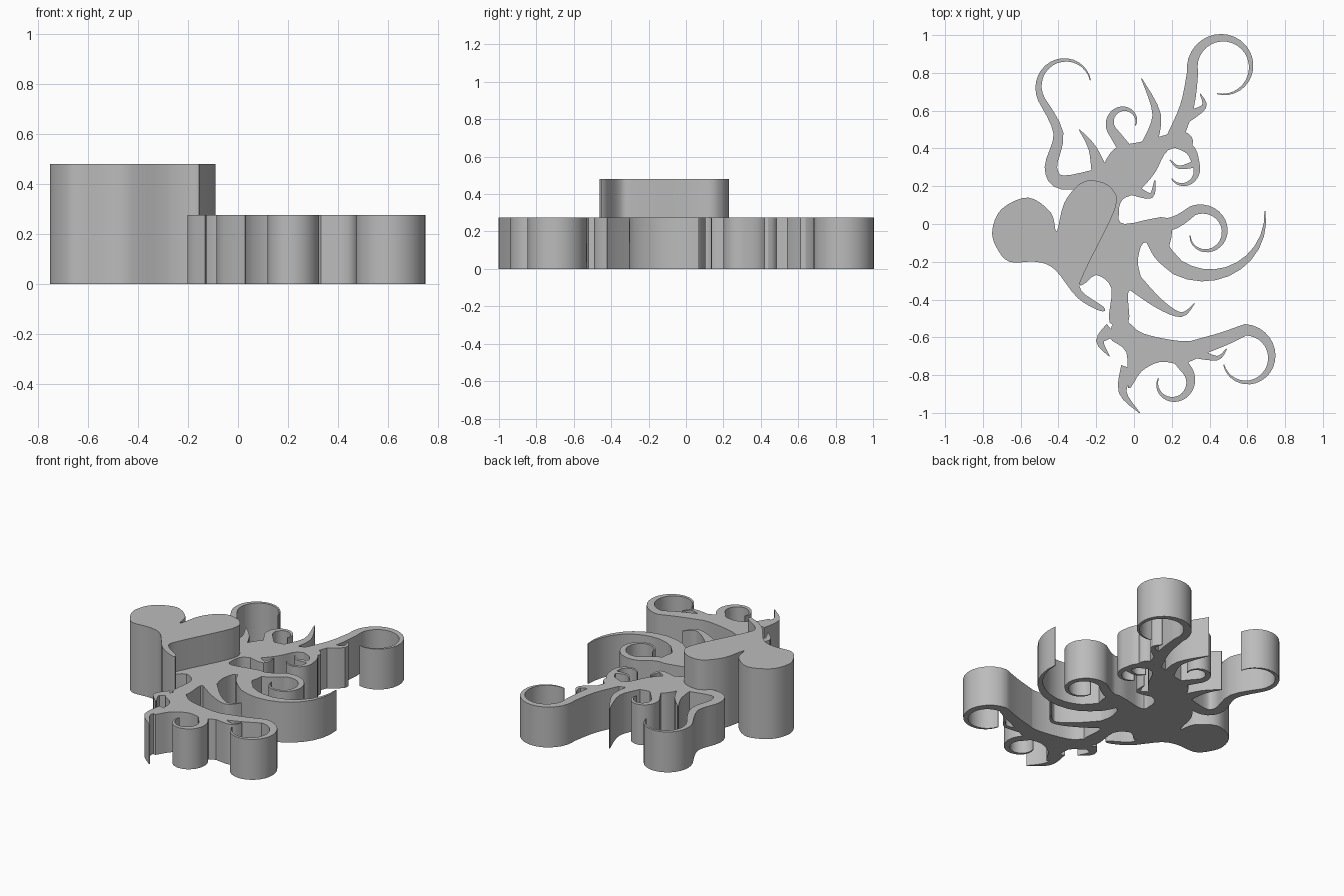
import bpy
import bmesh
from math import radians
from mathutils import Matrix, Vector

UNIT = 0.01            # plan coordinates are in hundredths
BASE_HEIGHT = 0.276
HEART_HEIGHT = 0.48
TIP_WIDTH = 0.5

cube = bpy.data.objects.get("Cube")
if cube:
    bpy.data.objects.remove(cube, do_unlink=True)

grey = bpy.data.materials.new("plain_grey")
grey.use_nodes = True
grey.diffuse_color = (0.5, 0.5, 0.5, 1)
grey.node_tree.nodes["Principled BSDF"].inputs["Base Color"].default_value = grey.diffuse_color


def smooth_points(points, closed):
    """Catmull-Rom curve through the given plan points."""
    pts = [Vector(p) for p in points]
    count = len(pts)
    spans = count if closed else count - 1
    steps = 4

    def pick(i):
        return pts[i % count] if closed else pts[max(0, min(count - 1, i))]

    result = []
    for i in range(spans):
        before, start, end, after = (pick(i + k) for k in (-1, 0, 1, 2))
        leave = (end - before) / 2
        arrive = (after - start) / 2
        for s in range(steps):
            t = s / steps
            bend = (end - start) * 3 - leave * 2 - arrive
            twist = (start - end) * 2 + leave + arrive
            result.append(start + leave * t + bend * t ** 2 + twist * t ** 3)
    if not closed:
        result.append(pts[-1])
    return result


def prism(name, outline, height):
    """Extrude a plan outline upward from the ground."""
    bm = bmesh.new()
    floor = bm.faces.new([bm.verts.new((p.x * UNIT, p.y * UNIT, 0)) for p in outline])
    raised = bmesh.ops.extrude_face_region(bm, geom=[floor], use_keep_orig=True)["geom"]
    tops = [v for v in raised if isinstance(v, bmesh.types.BMVert)]
    bmesh.ops.translate(bm, verts=tops, vec=(0, 0, height))
    bmesh.ops.recalc_face_normals(bm, faces=bm.faces)
    mesh = bpy.data.meshes.new(name)
    bm.to_mesh(mesh)
    bm.free()
    mesh.materials.append(grey)
    obj = bpy.data.objects.new(name, mesh)
    bpy.context.collection.objects.link(obj)
    return obj


def join_solid(target, part):
    """Union a part into the target and remove the leftover."""
    mod = target.modifiers.new("join", 'BOOLEAN')
    mod.operation = 'UNION'
    mod.solver = 'EXACT'
    mod.object = part
    bpy.context.view_layer.objects.active = target
    bpy.ops.object.modifier_apply(modifier=mod.name)
    bpy.data.objects.remove(part, do_unlink=True)


def spiral(start, centre, sweep, shrink):
    """Points that wind from the start around a centre, closing in on it."""
    arm = start - centre
    steps = round(abs(sweep) / 12)
    for i in range(1, steps + 1):
        t = i / steps
        turn = Matrix.Rotation(radians(sweep) * t, 2)
        yield centre + (turn @ arm) * (1 - t + shrink * t)


def tendril(name, width, stem, centre=None, sweep=0, shrink=1):
    """Tapered stroke along a stem, ending in a curl if a centre is given."""
    line = smooth_points(stem, False)
    if centre:
        line += spiral(line[-1], Vector(centre), sweep, shrink)
    last = len(line) - 1
    # Taper by travelled length: half width midway, then down to the tip
    travelled = [0]
    for a, b in zip(line, line[1:]):
        travelled.append(travelled[-1] + (b - a).length)
    left, right = [], []
    for i, p in enumerate(line):
        along = (line[min(i + 1, last)] - line[max(i - 1, 0)]).normalized()
        t = travelled[i] / travelled[-1]
        breadth = width * min(1 - t, 1) if t < 0.5 else TIP_WIDTH + (width - 2 * TIP_WIDTH) * (1 - t)
        side = Vector((-along.y, along.x)) * breadth / 2
        left.append(p + side)
        right.append(p - side)
    join_solid(scrollwork, prism(name, left + right[::-1], BASE_HEIGHT))


# Tall heart with a hooked tail
heart_outline = [
    (-75, -3), (-70, 8), (-56, 14), (-44, 6), (-41, -4), (-37, 11), (-29, 21),
    (-21, 23), (-12, 19), (-10, 8), (-26, -25), (-28, -35), (-16, -44), (-18, -46),
    (-30, -39), (-42, -24), (-52, -20), (-66, -20), (-73, -12)]
heart = prism("heart", smooth_points(heart_outline, True), HEART_HEIGHT)

# Low trunk, upper and lower halves
upper_trunk = [
    (-30, 19), (-18, 29), (-10, 40), (6, 44), (26, 49), (31, 42), (18, 39), (11, 27),
    (2, 17), (-6, 13), (-8, 6), (-5, 0), (19, 3), (17, -17), (12, -13), (5, -10),
    (2, -20), (4, -32), (-3, -36), (-3, -52), (-13, -52), (-12, -34), (-20, -27),
    (-30, -30)]
lower_trunk = [
    (-9, -50), (-3, -52), (5, -58), (25, -62), (41, -61), (38, -68), (26, -74),
    (14, -73), (4, -78), (-3, -87), (-4, -68), (-13, -60)]
scrollwork = prism("scrollwork", smooth_points(upper_trunk, True), BASE_HEIGHT)
join_solid(scrollwork, prism("lower_trunk", smooth_points(lower_trunk, True), BASE_HEIGHT))

# Upper tendrils
tendril("left_tall_scroll", 9, [(-18, 25), (-38, 22), (-44, 30), (-40, 48), (-49, 66)],
        centre=(-36, 73), sweep=-195, shrink=0.9)
tendril("left_spur", 9, [(-18, 27), (-22, 40), (-29, 50)])
tendril("top_curl", 7, [(-5, 40), (-12, 50)], centre=(-5, 54), sweep=-228, shrink=0.75)
tendril("top_spur", 8, [(8, 42), (12, 58), (4, 77)])
tendril("right_tall_scroll", 9, [(20, 42), (28, 62), (31, 80)],
        centre=(47, 83), sweep=-293, shrink=0.88)
tendril("right_twig", 7, [(26, 56), (37, 62), (35, 69)])
tendril("right_hook", 7, [(22, 44), (30, 39), (33, 31)],
        centre=(25, 28), sweep=-162, shrink=0.75)
tendril("right_inner_spur", 4, [(33, 32), (24, 30), (19, 34)])
tendril("trunk_hook", 6, [(0, 18), (9, 15), (11, 23)])

# Middle tendrils
tendril("centre_spiral", 8, [(8, -3), (22, 1), (31, 7)],
        centre=(37, -5), sweep=-288, shrink=0.55)
tendril("crescent", 11, [(11, -6), (15, -15), (23, -23)],
        centre=(39, 4), sweep=126, shrink=0.97)
tendril("lower_spur", 10, [(-2, -29), (13, -42), (25, -48), (32, -42)])

# Lower tendrils
tendril("left_lower_hook", 8, [(-12, -56), (-18, -62), (-13, -70)])
tendril("bottom_left_spur", 8, [(-3, -76), (-6, -89), (3, -100)])
tendril("bottom_curl", 7, [(23, -70), (27, -76)], centre=(20, -84), sweep=-247, shrink=0.7)
tendril("right_bottom_scroll", 9, [(32, -66), (47, -61), (59, -56)],
        centre=(59, -71), sweep=-254, shrink=0.8)
tendril("right_bottom_twig", 6, [(32, -68), (44, -71), (49, -66)])

# Soft walls with crisp rims
bpy.ops.object.select_all(action='DESELECT')
for obj in (heart, scrollwork):
    obj.select_set(True)
bpy.context.view_layer.objects.active = scrollwork
bpy.ops.object.shade_smooth_by_angle()
